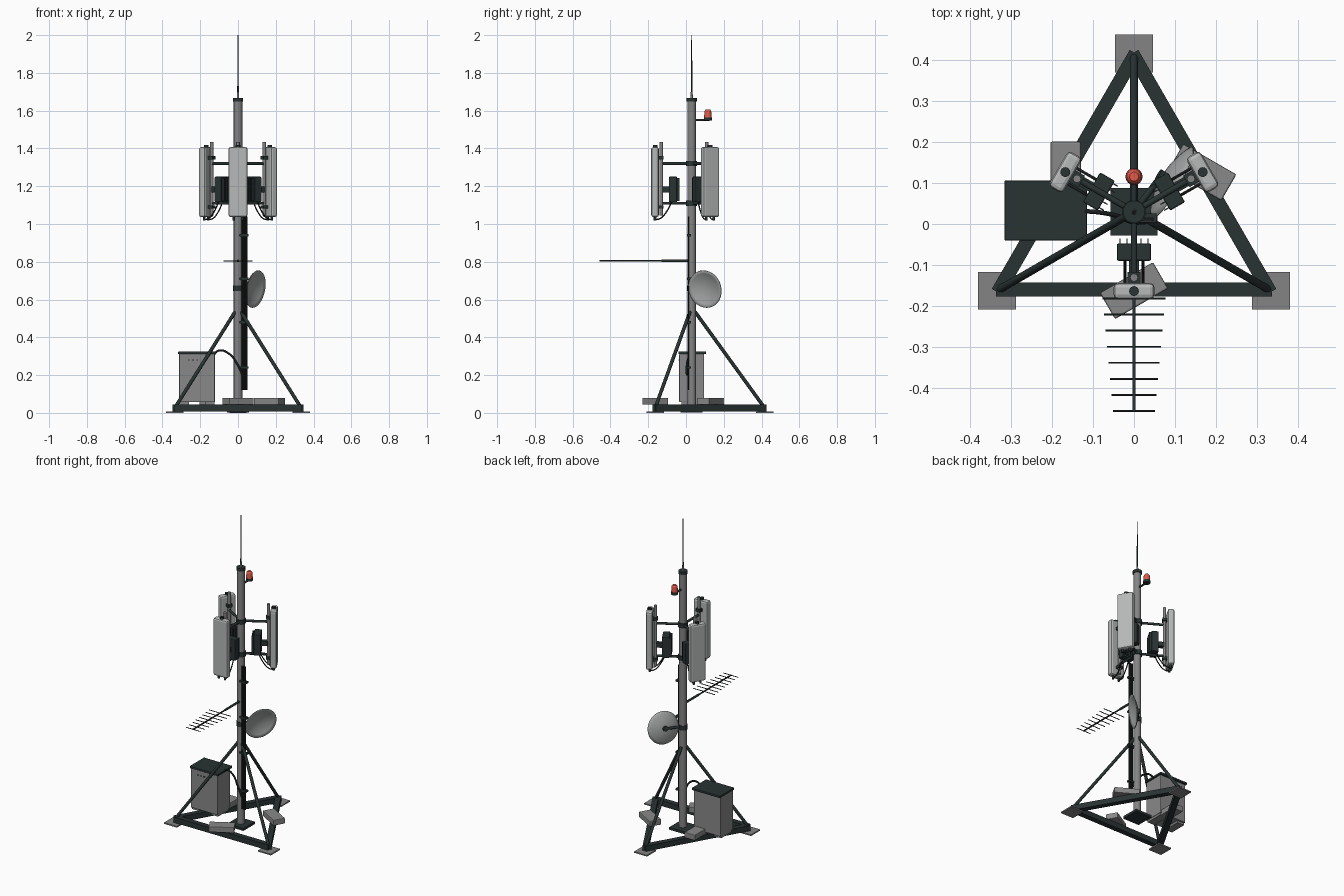
import bpy, bmesh
from math import sin, cos, pi, radians
from mathutils import Vector, Matrix

if "Cube" in bpy.data.objects:
    bpy.data.objects.remove(bpy.data.objects["Cube"], do_unlink=True)


def material(name, r, g, b):
    m = bpy.data.materials.new(name)
    m.use_nodes = True
    m.diffuse_color = (r, g, b, 1)
    m.node_tree.nodes["Principled BSDF"].inputs["Base Color"].default_value = (r, g, b, 1)
    return m


DARK = material("dark painted steel", 0.022, 0.033, 0.032)
BLACK = material("black cable", 0.012, 0.014, 0.014)
STEEL = material("galvanised steel", 0.23, 0.23, 0.23)
CABINET = material("cabinet grey", 0.25, 0.25, 0.25)
PANEL = material("antenna light grey", 0.47, 0.49, 0.48)
DISH = material("dish grey", 0.36, 0.37, 0.37)
RED = material("beacon red", 0.75, 0.1, 0.07)

AXIS = Vector((0, 0.03, 0))          # mast position


def finish(name, bm, mat, smooth=False):
    bmesh.ops.recalc_face_normals(bm, faces=bm.faces)
    me = bpy.data.meshes.new(name)
    bm.to_mesh(me)
    bm.free()
    me.materials.append(mat)
    if smooth:
        me.shade_smooth()
        me.set_sharp_from_angle(angle=radians(40))
    ob = bpy.data.objects.new(name, me)
    bpy.context.collection.objects.link(ob)
    return ob


def box(name, centre, size, mat, angle=0, bevel=0):
    bm = bmesh.new()
    bmesh.ops.create_cube(bm, size=1)
    bmesh.ops.scale(bm, vec=size, verts=bm.verts)
    ob = finish(name, bm, mat)
    ob.location = centre
    ob.rotation_euler.z = angle
    if bevel:
        mod = ob.modifiers.new("Bevel", 'BEVEL')
        mod.width = bevel
        mod.segments = 2
    return ob


def rod(name, a, b, r, mat, r2=None, sides=16):
    a, b = Vector(a), Vector(b)
    bm = bmesh.new()
    bmesh.ops.create_cone(bm, cap_ends=True, segments=sides, radius1=r,
                          radius2=r if r2 is None else r2, depth=(b - a).length)
    turn = (b - a).to_track_quat('Z', 'Y').to_matrix().to_4x4()
    bm.transform(Matrix.Translation((a + b) / 2) @ turn)
    return finish(name, bm, mat, sides > 4)


def cable(name, points, r, mat=BLACK):
    cu = bpy.data.curves.new(name, 'CURVE')
    cu.dimensions = '3D'
    cu.bevel_depth = r
    cu.bevel_resolution = 2
    cu.use_fill_caps = True
    sp = cu.splines.new('BEZIER')
    sp.bezier_points.add(len(points) - 1)
    for p, co in zip(sp.bezier_points, points):
        p.co = co
        p.handle_left_type = p.handle_right_type = 'AUTO'
    cu.materials.append(mat)
    ob = bpy.data.objects.new(name, cu)
    bpy.context.collection.objects.link(ob)


def polar(r, angle, z, side=0):
    """Point around the mast: distance out, direction, height, sideways shift."""
    return AXIS + Vector((r * cos(angle) - side * sin(angle),
                          r * sin(angle) + side * cos(angle), z))


# Triangular base frame, feet, braces and ballast
for i in range(3):
    a = pi / 2 + i * 2 * pi / 3
    mid = a + pi / 3
    foot = polar(0.387, a, 0.004)
    box(f"foot_plate_{i}", foot, (0.092, 0.092, 0.008), STEEL)
    box(f"base_beam_{i}", polar(0.19, mid, 0.026), (0.034, 0.675, 0.035), DARK, mid)
    rod(f"brace_{i}", polar(0.38, a, 0.035), polar(0.018, a, 0.535), 0.0095, DARK)
    box(f"ballast_block_{i}", polar(0.193, mid, 0.062), (0.15, 0.074, 0.036),
        CABINET, mid + pi / 2 + radians(30), 0.004)
box("mast_base_plate", AXIS + Vector((0, 0, 0.01)), (0.116, 0.116, 0.016), DARK)

# Mast, cap and whip
rod("mast", polar(0, 0, 0.01), polar(0, 0, 1.655), 0.0225, STEEL, sides=24)
rod("mast_cap", polar(0, 0, 1.648), polar(0, 0, 1.666), 0.027, DARK, sides=24)
rod("whip_base", polar(0, 0, 1.66), polar(0, 0, 1.7), 0.007, STEEL, 0.005)
rod("whip", polar(0, 0, 1.69), polar(0, 0, 2), 0.0045, DARK, 0.002, 10)

# Warning beacon on its bracket
rod("beacon_arm", (0, 0.045, 1.551), (0, 0.125, 1.551), 0.006, DARK)
rod("beacon_base", (0, 0.116, 1.547), (0, 0.116, 1.565), 0.021, DARK)
rod("beacon_lamp", (0, 0.116, 1.563), (0, 0.116, 1.598), 0.0205, RED, 0.0175)
rod("beacon_top", (0, 0.116, 1.598), (0, 0.116, 1.607), 0.0175, RED, 0.011)

# Three antenna sectors
for z in (1.11, 1.32):
    rod("sector_collar", polar(0, 0, z - 0.014), polar(0, 0, z + 0.014), 0.029, DARK, sides=24)
for i in range(3):
    a = -pi / 2 + i * 2 * pi / 3
    box(f"panel_antenna_{i}", polar(0.194, a, 1.222), (0.04, 0.1, 0.37), PANEL, a, 0.011)
    rod(f"panel_lug_{i}", polar(0.194, a, 1.40), polar(0.194, a, 1.418), 0.012, DARK)
    rod(f"mount_pipe_{i}", polar(0.161, a, 1.045), polar(0.161, a, 1.435), 0.0095, STEEL)
    for z in (1.11, 1.32):
        rod(f"sector_arm_{i}", polar(0.02, a, z), polar(0.165, a, z), 0.0075, DARK)
    for z in (1.09, 1.35):
        box(f"panel_clamp_{i}", polar(0.166, a, z), (0.036, 0.032, 0.018), DARK, a)
    box(f"radio_unit_{i}", polar(0.099, a, 1.183), (0.042, 0.084, 0.135), DARK, a, 0.004)
    for k in range(5):
        box(f"radio_fin_{i}", polar(0.073, a, 1.183, (k - 2) * 0.017),
            (0.016, 0.003, 0.12), DARK, a)
    box(f"radio_bracket_{i}", polar(0.138, a, 1.183), (0.04, 0.025, 0.03), DARK, a)
    for s in (-0.022, 0.022):
        rod(f"panel_connector_{i}", polar(0.194, a, 1.018, s), polar(0.194, a, 1.042, s),
            0.007, DARK)
        cable(f"jumper_{i}", [polar(0.194, a, 1.022, s), polar(0.165, a, 1.03, s),
                              polar(0.13, a, 1.07, s), polar(0.105, a, 1.12, s)], 0.0035)

# Feeder cables down the mast, with clamps
for k in range(4):
    x = 0.023 + k * 0.0075
    rod(f"feeder_cable_{k}", (x, 0.012, 0.12), (x, 0.012, 1.04), 0.0042, BLACK, sides=10)
for z in (0.24, 0.48, 0.71, 0.94):
    box("feeder_clamp", (0.03, 0.015, z), (0.05, 0.022, 0.012), DARK)

# Comb antenna
rod("comb_mount", (0, 0.01, 0.805), (0, -0.13, 0.805), 0.007, DARK)
rod("comb_boom", (0, -0.1, 0.805), (0, -0.459, 0.805), 0.0045, DARK, sides=10)
for k in range(8):
    y, half = -0.457 + k * 0.0392, 0.051 + k * 0.0038
    rod(f"comb_element_{k}", (-half, y, 0.805), (half, y, 0.805), 0.0024, DARK, sides=8)

# Dish: spun shallow bowl, open along local +z
bm = bmesh.new()
rings, sides, radius, depth = 6, 32, 0.1, 0.026
prof = [bm.verts.new((radius * t / rings, 0, depth * ((t / rings) ** 2 - 1)))
        for t in range(rings + 1)]
edges = [bm.edges.new(p) for p in zip(prof, prof[1:])]
bmesh.ops.spin(bm, geom=prof + edges, axis=(0, 0, 1), cent=(0, 0, 0),
               angle=2 * pi, steps=sides)
bmesh.ops.remove_doubles(bm, verts=bm.verts, dist=0.0005)
dish = finish("dish", bm, DISH, True)
facing = Vector((cos(radians(-30)), sin(radians(-30)), -0.18)).normalized()
centre = Vector((0.093, 0.1, 0.655))
dish.location = centre
dish.rotation_euler = facing.to_track_quat('Z', 'Y').to_euler()
solid = dish.modifiers.new("Thickness", 'SOLIDIFY')
solid.thickness = 0.004
solid.offset = 0
back = centre - facing * (depth + 0.006)
rod("dish_arm", (0, 0.03, back.z), back, 0.008, DARK)
rod("dish_hub", back - facing * 0.008, back + facing * 0.008, 0.016, DARK)
rod("dish_collar", polar(0, 0, 0.645), polar(0, 0, 0.675), 0.026, DARK, sides=24)

# Equipment cabinet
box("cabinet", (-0.217, 0.03, 0.185), (0.19, 0.132, 0.255), CABINET, 0, 0.004)
box("cabinet_lid", (-0.216, 0.033, 0.318), (0.202, 0.147, 0.014), DARK, 0, 0.003)
for k in range(3):
    box(f"cabinet_vent_{k}", (-0.26 + k * 0.022, -0.037, 0.28), (0.009, 0.004, 0.007), DARK)
for x in (-0.285, -0.15):
    box("cabinet_foot", (x, 0.03, 0.052), (0.05, 0.11, 0.016), STEEL)
cable("power_cable", [(-0.135, 0.03, 0.3), (-0.1, 0.03, 0.33), (-0.05, 0.022, 0.315),
                      (-0.005, 0.005, 0.26), (0.025, 0.004, 0.2)], 0.0055)
